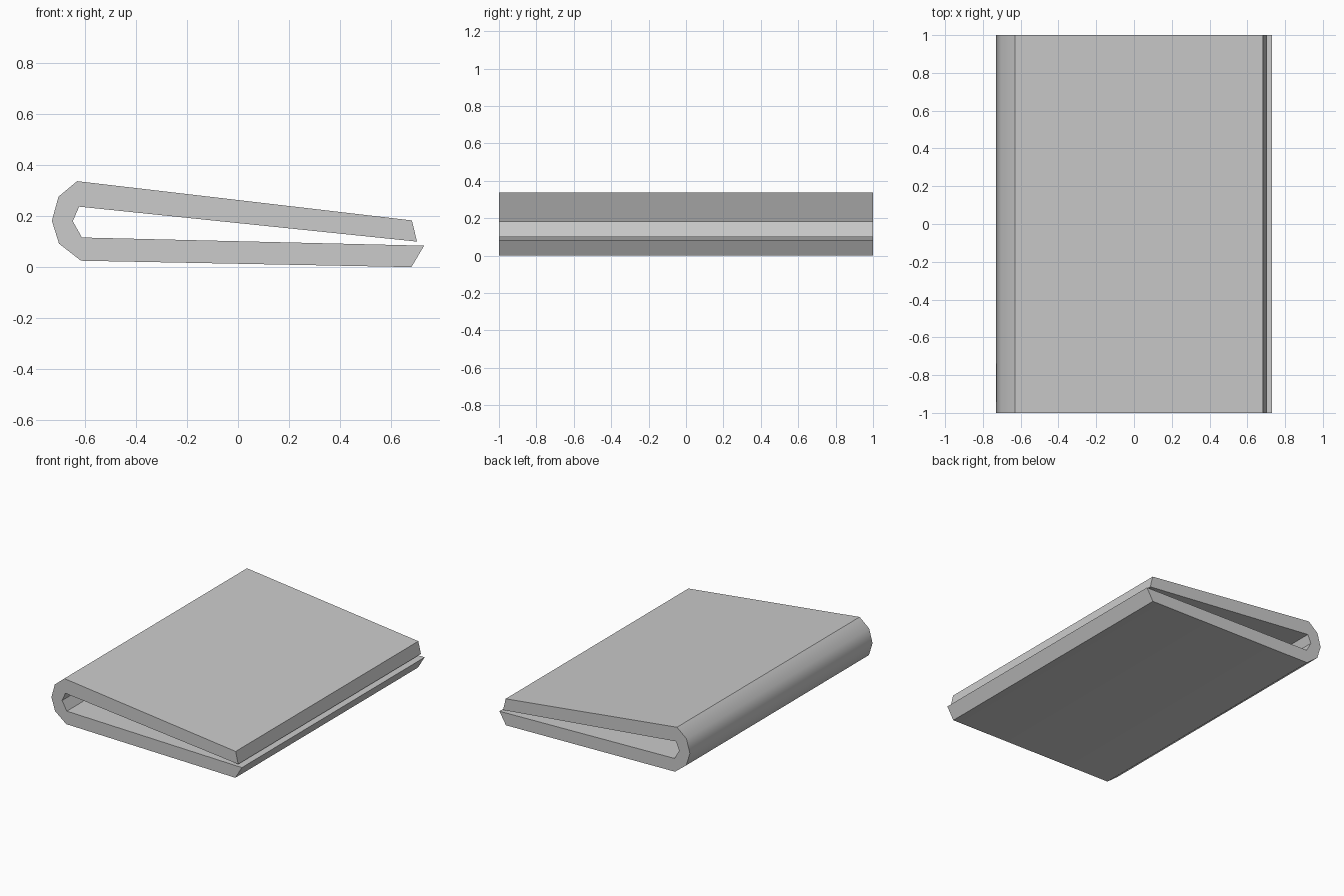
import bpy
import bmesh
from math import radians

cube = bpy.data.objects.get("Cube")
if cube:
    bpy.data.objects.remove(cube, do_unlink=True)

grey = bpy.data.materials.new("light_grey")
grey.use_nodes = True
colour = (0.6, 0.6, 0.6, 1)
grey.diffuse_color = colour
grey.node_tree.nodes["Principled BSDF"].inputs["Base Color"].default_value = colour

# Outer skin, from the lower free edge round the fold to the upper free edge
outer = [(0.73, 0.084), (0.68, 0.0), (-0.616, 0.025), (-0.702, 0.092),
         (-0.73, 0.182), (-0.704, 0.276), (-0.631, 0.337), (0.682, 0.183)]
# Inner skin, back from the upper free edge to the lower panel
inner = [(0.702, 0.1), (-0.623, 0.237), (-0.648, 0.18), (-0.612, 0.116)]


def extrude_profile(name, profile, half_depth):
    """Solid with the given x-z section, running along y."""
    bm = bmesh.new()
    section = bm.faces.new([bm.verts.new((x, -half_depth, z)) for x, z in profile])
    grown = bmesh.ops.extrude_face_region(bm, geom=[section])
    moved = [v for v in grown["geom"] if isinstance(v, bmesh.types.BMVert)]
    bmesh.ops.translate(bm, vec=(0, 2 * half_depth, 0), verts=moved)
    bmesh.ops.recalc_face_normals(bm, faces=bm.faces)
    mesh = bpy.data.meshes.new(name)
    bm.to_mesh(mesh)
    bm.free()
    obj = bpy.data.objects.new(name, mesh)
    bpy.context.collection.objects.link(obj)
    return obj


# Thick folded sheet
sheet = extrude_profile("folded_sheet", outer + inner, 1)
sheet.data.materials.append(grey)
bpy.ops.object.select_all(action="DESELECT")
sheet.select_set(True)
bpy.context.view_layer.objects.active = sheet
bpy.ops.object.shade_smooth_by_angle(angle=radians(45))
